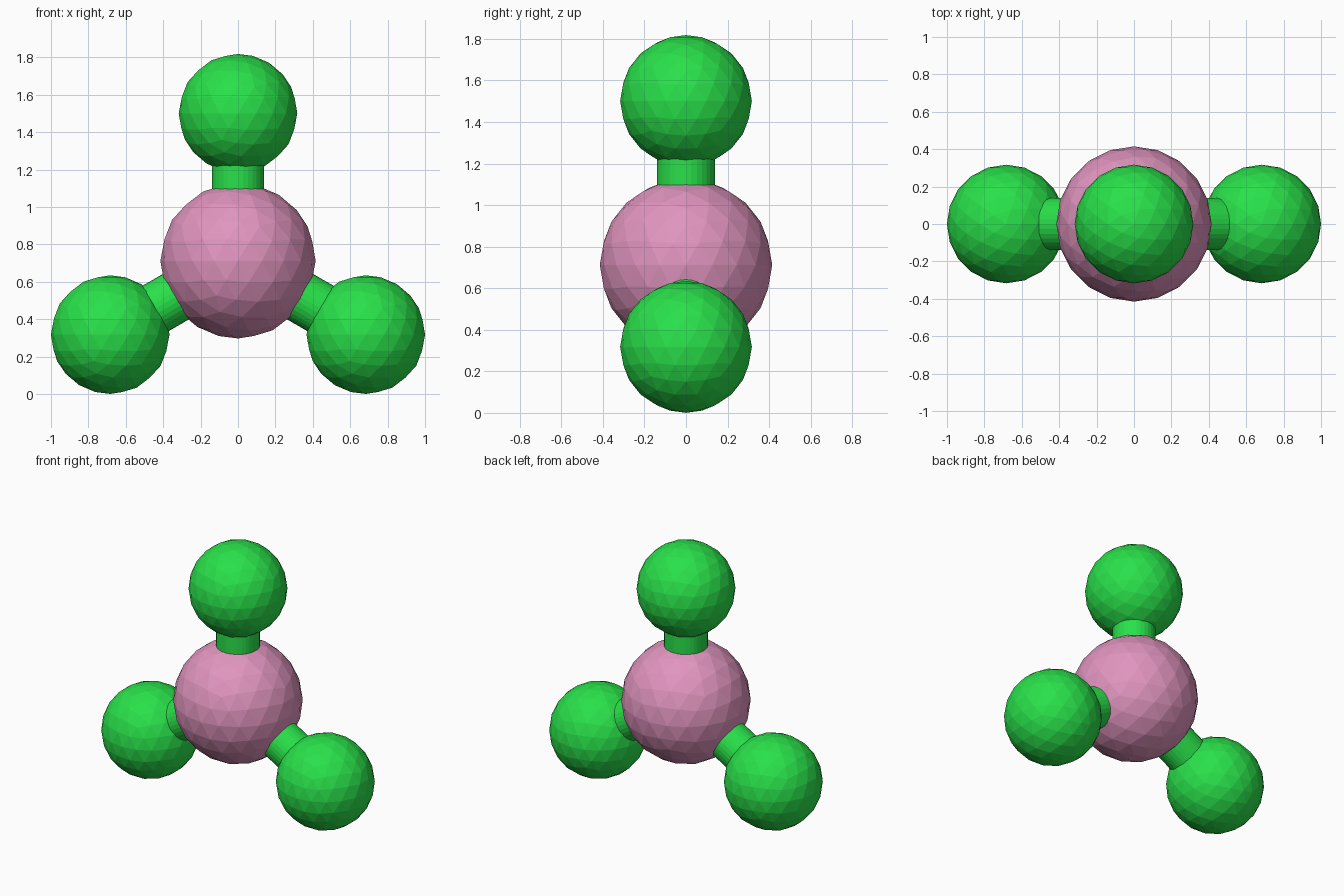
import bpy
from math import sin, cos, radians
from mathutils import Vector

if "Cube" in bpy.data.objects:
    bpy.data.objects.remove(bpy.data.objects["Cube"])

CORE = Vector((0, 0, 0.712))
CORE_R, BALL_R, ROD_R, REACH = 0.415, 0.317, 0.14, 0.789


def material(name, colour):
    mat = bpy.data.materials.new(name)
    mat.diffuse_color = (*colour, 1)
    mat.use_nodes = True
    mat.node_tree.nodes["Principled BSDF"].inputs["Base Color"].default_value = mat.diffuse_color
    return mat


green = material("green", (0.022, 0.75, 0.068))
pink = material("pink", (0.75, 0.30, 0.52))


def finish(name, mat):
    obj = bpy.context.object
    obj.name = name
    obj.data.materials.append(mat)


def ball(name, centre, radius, mat):
    bpy.ops.mesh.primitive_ico_sphere_add(subdivisions=3, radius=radius, location=centre)
    finish(name, mat)


def rod(name, start, end, mat):
    axis = end - start
    bpy.ops.mesh.primitive_cylinder_add(
        vertices=32, radius=ROD_R, depth=axis.length, location=(start + end) / 2,
        rotation=axis.to_track_quat('Z', 'Y').to_euler())
    finish(name, mat)


# Central ball
ball("central_ball", CORE, CORE_R, pink)

# Three outer balls on connecting rods, 120 degrees apart in the front plane
for label, angle in (("top", 90), ("left", 210), ("right", 330)):
    a = radians(angle)
    direction = Vector((cos(a), 0, sin(a)))
    ball(label + "_ball", CORE + direction * REACH, BALL_R, green)
    rod(label + "_rod", CORE + direction * (CORE_R - 0.06),
        CORE + direction * (REACH - BALL_R + 0.06), green)
